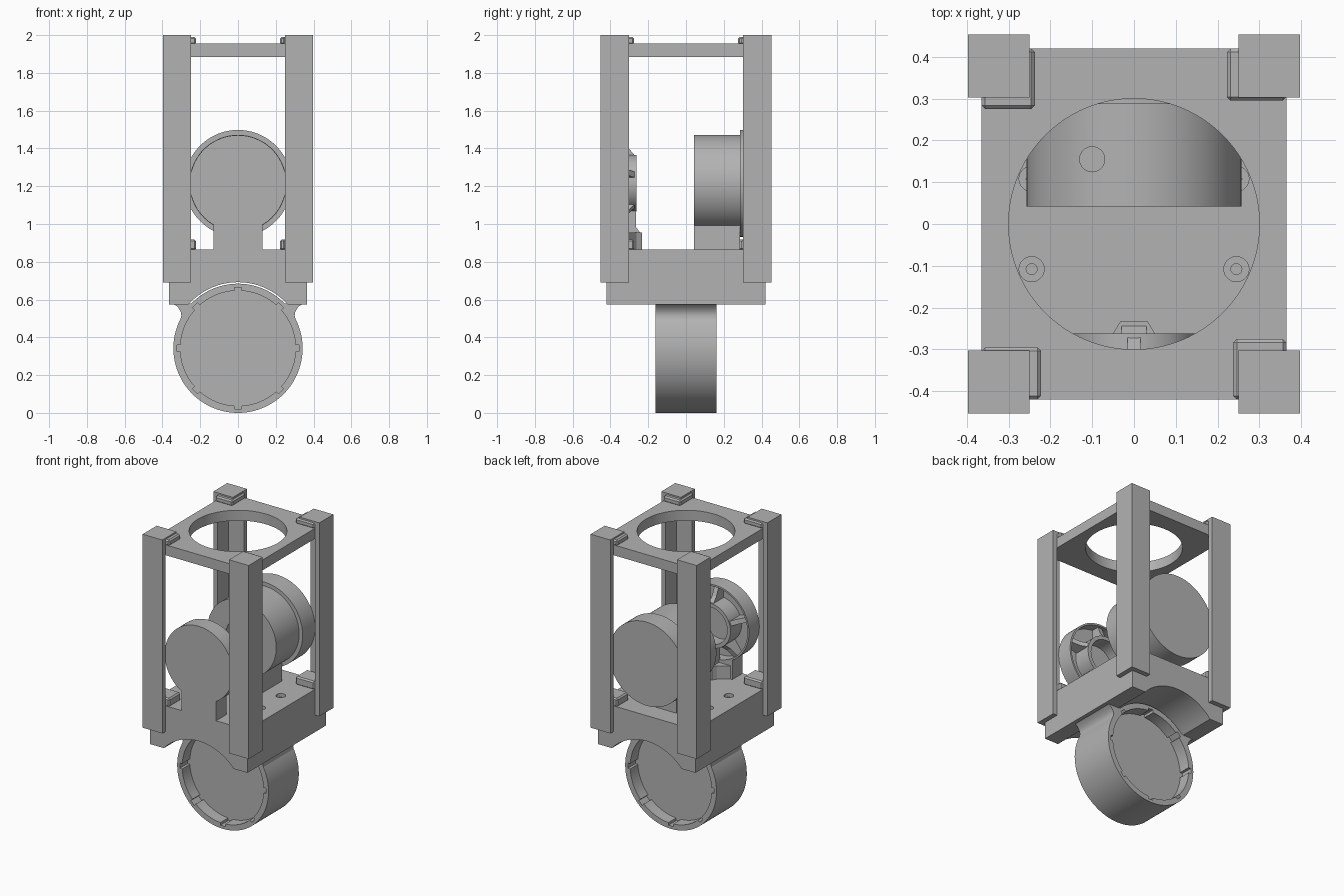
import bpy, bmesh, math
from mathutils import Matrix, Vector

cube = bpy.data.objects.get("Cube")
if cube:
    bpy.data.objects.remove(cube, do_unlink=True)

grey = bpy.data.materials.new("plain grey")
grey.use_nodes = True
COLOUR = (0.45, 0.45, 0.45, 1)
grey.diffuse_color = COLOUR
grey.node_tree.nodes["Principled BSDF"].inputs["Base Color"].default_value = COLOUR


def finish(name, bm):
    bmesh.ops.recalc_face_normals(bm, faces=bm.faces)
    mesh = bpy.data.meshes.new(name)
    bm.to_mesh(mesh)
    bm.free()
    mesh.materials.append(grey)
    ob = bpy.data.objects.new(name, mesh)
    bpy.context.collection.objects.link(ob)
    return ob


def box(name, x0, x1, y0, y1, z0, z1):
    bm = bmesh.new()
    size = Matrix.Diagonal((abs(x1 - x0), abs(y1 - y0), abs(z1 - z0), 1))
    centre = Matrix.Translation(((x0 + x1) / 2, (y0 + y1) / 2, (z0 + z1) / 2))
    bmesh.ops.create_cube(bm, size=1, matrix=centre @ size)
    return finish(name, bm)


def prism(name, points, axis, a, b):
    """Extrude a 2D outline along y (points are x, z), z (x, y) or x (y, z)."""
    place = {"y": lambda p, t: (p[0], t, p[1]), "z": lambda p, t: (p[0], p[1], t),
             "x": lambda p, t: (t, p[0], p[1])}[axis]
    bm = bmesh.new()
    face = bm.faces.new([bm.verts.new(place(p, a)) for p in points])
    ext = bmesh.ops.extrude_face_region(bm, geom=[face])
    move = Vector(place((0, 0), b - a))
    bmesh.ops.translate(bm, vec=move, verts=[v for v in ext["geom"] if isinstance(v, bmesh.types.BMVert)])
    return finish(name, bm)


def disc(name, cu, cv, r, axis, a, b, n=96):
    ring = [(cu + r * math.cos(2 * math.pi * i / n), cv + r * math.sin(2 * math.pi * i / n)) for i in range(n)]
    return prism(name, ring, axis, a, b)


def select(ob):
    bpy.ops.object.select_all(action="DESELECT")
    ob.select_set(True)
    bpy.context.view_layer.objects.active = ob


def cut(ob, cutters):
    select(ob)
    for c in cutters:
        mod = ob.modifiers.new("cut", "BOOLEAN")
        mod.operation, mod.solver, mod.object = "DIFFERENCE", "EXACT", c
        bpy.ops.object.modifier_apply(modifier=mod.name)
        bpy.data.objects.remove(c, do_unlink=True)
    return ob


def smooth(ob):
    select(ob)
    bpy.ops.object.shade_smooth_by_angle(angle=math.radians(30))


PX, PY = 0.365, 0.42        # half size of the plates
OX, OY = 0.397, 0.453       # outer faces of the posts
IX, IY = 0.25, 0.303        # inner ends of the post flanges
WZ, WR = 0.342, 0.342       # wheel centre height and radius
MZ = 1.215                  # height of the upper axis

# Base block with an arched groove underneath and four screw holes
base = box("base_block", -PX, PX, -PY, PY, 0.575, 0.865)
cutters = [disc("groove", 0, WZ, 0.35, "y", -0.6, 0.6)]
for sx in (-1, 1):
    for sy in (-1, 1):
        cutters.append(disc("screw_seat", sx * 0.245, sy * 0.108, 0.03, "z", 0.84, 0.9, 32))
        cutters.append(disc("screw_hole", sx * 0.245, sy * 0.108, 0.013, "z", 0.76, 0.85, 24))
smooth(cut(base, cutters))

# Top plate with a round opening
top = box("top_plate", -PX, PX, -PY, PY, 1.885, 1.955)
smooth(cut(top, [disc("opening", 0, 0, 0.3, "z", 1.8, 2.1, 128)]))

# Angle-section posts with caps and corner brackets, turned like a pinwheel
for sx, sy, name in ((-1, -1, "front_right"), (1, -1, "front_left"), (-1, 1, "back_right"), (1, 1, "back_left")):
    angle = [(OX, OY), (IX, OY), (IX, PY), (PX, PY), (PX, IY), (OX, IY)]
    prism(name + "_post", [(sx * x, sy * y) for x, y in angle], "z", 0.69, 2.0)
    box(name + "_cap", sx * IX, sx * PX, sy * IY, sy * PY, 1.95, 2.0)
    bx, by = (0.222, 0.295) if sx == sy else (0.237, 0.275)
    for z0, z1 in ((1.95, 1.99), (0.86, 0.918)):
        bracket = box(name + "_bracket", sx * bx, sx * PX, sy * by, sy * PY, z0, z1)
        bevel = bracket.modifiers.new("bevel", "BEVEL")
        bevel.width, bevel.segments = 0.009, 1

# Wheel: open drum on both sides with a central web and slots in the rim
wheel = disc("wheel", 0, WZ, WR, "y", -0.162, 0.162, 128)
cutters = []
for s in (-1, 1):
    cutters.append(disc("recess", 0, WZ, 0.305, "y", s * 0.08, s * 0.2))
    for i in range(8):
        slot = box("slot", 0.28, 0.322, s * 0.08, s * 0.2, -0.018, 0.018)
        slot.data.transform(Matrix.Translation((0, 0, WZ)) @ Matrix.Rotation(i * math.pi / 4, 4, "Y"))
        cutters.append(slot)
smooth(cut(wheel, cutters))

# Curved necks that join the wheel to the base block
neck = [(0.345, 0.58), (0.318, 0.56), (0.303, 0.535), (0.3, 0.515), (0.306, 0.49), (0.29, 0.485),
        (0.24, 0.56), (0.24, 0.58)]
for s, side in ((-1, "right"), (1, "left")):
    smooth(prism(side + "_neck", [(s * x, z) for x, z in neck], "y", -0.162, 0.162))

# Rear drum with its flange, shallow face opening, top hole and stand
drum = disc("rear_drum", 0, MZ, 0.257, "y", 0.042, 0.3, 128)
smooth(cut(drum, [disc("face_opening", 0, MZ, 0.12, "y", 0, 0.1, 64),
                  disc("top_hole", -0.1, 0.155, 0.03, "z", 1.36, 1.6, 32)]))
smooth(disc("rear_flange", 0, MZ, 0.283, "y", 0.287, PY, 128))
stand = box("rear_stand", -0.13, 0.13, 0.042, 0.287, 0.86, 1.02)
cut(stand, [disc("drum_seat", 0, MZ, 0.25, "y", 0, 0.4)])

# Front cap: shallow cup with a bored hub and tapering spokes behind it
cap = disc("front_cap", 0, MZ, 0.255, "y", -PY, -0.31, 128)
smooth(cut(cap, [disc("cup", 0, MZ, 0.243, "y", -0.38, -0.2)]))
hub = disc("front_hub", 0, MZ, 0.15, "y", -0.385, -0.262)
smooth(cut(hub, [disc("bore", 0, MZ, 0.125, "y", -0.36, -0.2)]))
for i in range(5):
    spoke = prism("front_spoke", [(0.14, -0.385), (0.14, -0.264), (0.185, -0.303), (0.248, -0.33), (0.248, -0.385)],
                  "z", -0.016, 0.016)
    turn = Matrix.Rotation(-math.pi / 2 + i * math.tau / 5, 4, "Y")
    spoke.data.transform(Matrix.Translation((0, 0, MZ)) @ turn)

# Front stem and its sloped foot
stem = box("front_stem", -0.13, 0.13, -PY, -0.31, 0.86, 1.02)
cut(stem, [disc("cap_seat", 0, MZ, 0.248, "y", -0.6, 0)])
prism("front_foot", [(-0.13, -0.32), (-0.05, -0.262), (-0.032, -0.232), (0.032, -0.232), (0.05, -0.262),
                     (0.13, -0.32)], "z", 0.86, 0.955)
prism("front_gusset", [(-0.32, 0.95), (-0.24, 0.95), (-0.265, 0.985), (-0.265, 1.075), (-0.32, 1.075)],
      "x", -0.03, 0.03)
